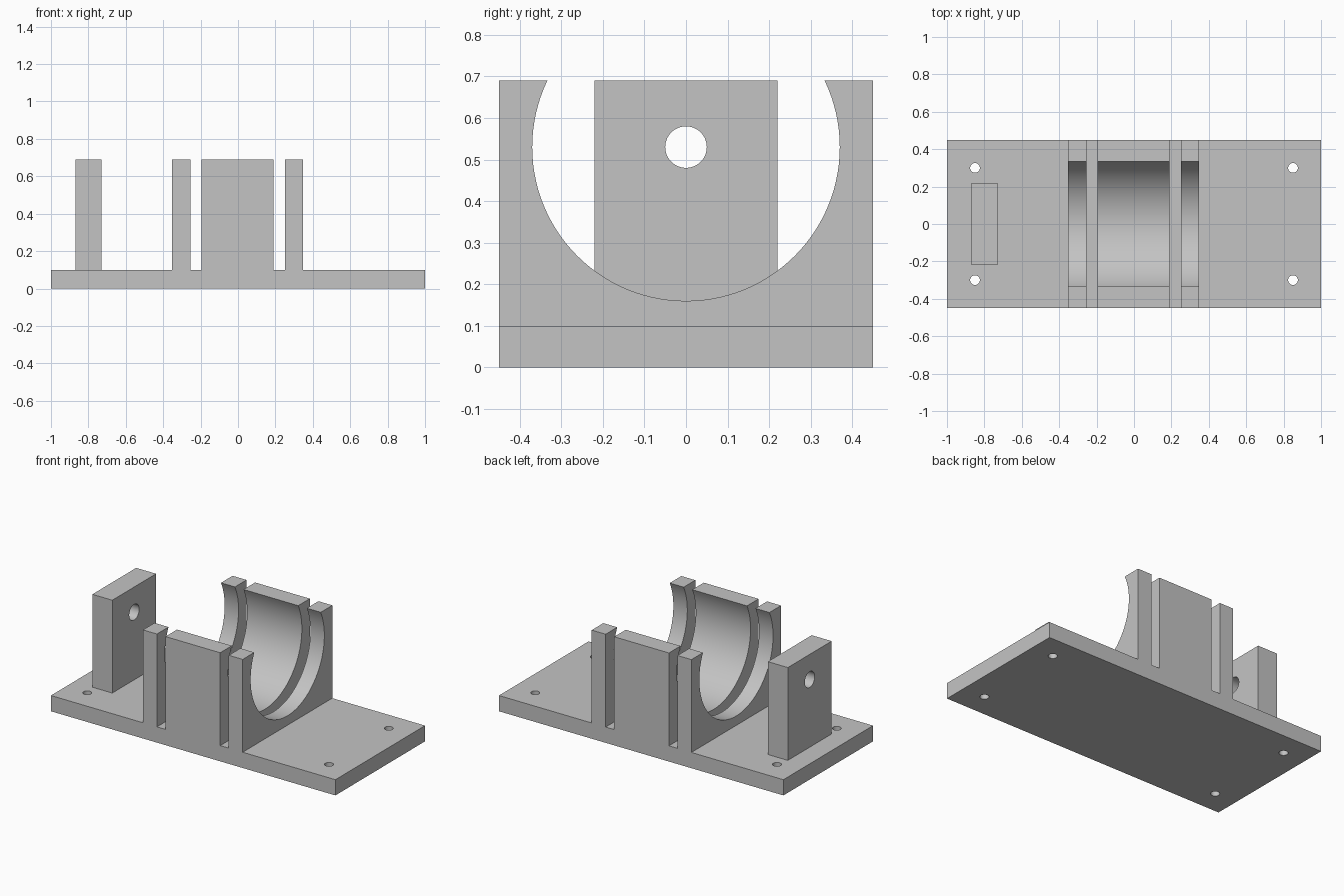
import bpy, bmesh, math

cube = bpy.data.objects.get("Cube")
if cube:
    bpy.data.objects.remove(cube, do_unlink=True)

# Sizes shared by several parts
PLATE_TOP, TOP, HALF_DEPTH = 0.1, 0.69, 0.45
AXIS_Z, BORE = 0.53, 0.37

grey = bpy.data.materials.new("machined grey")
grey.use_nodes = True
grey.diffuse_color = (0.55, 0.55, 0.55, 1)
grey.node_tree.nodes["Principled BSDF"].inputs["Base Color"].default_value = (0.55, 0.55, 0.55, 1)


def new_object(name, bm):
    bmesh.ops.recalc_face_normals(bm, faces=bm.faces)
    mesh = bpy.data.meshes.new(name)
    bm.to_mesh(mesh)
    bm.free()
    mesh.materials.append(grey)
    obj = bpy.data.objects.new(name, mesh)
    bpy.context.collection.objects.link(obj)
    return obj


def box(name, x0, x1, half_y, z0, z1):
    bm = bmesh.new()
    bmesh.ops.create_cube(bm, size=1)
    for v in bm.verts:
        v.co = ((x0 + x1) / 2 + v.co.x * (x1 - x0), v.co.y * 2 * half_y,
                (z0 + z1) / 2 + v.co.z * (z1 - z0))
    return new_object(name, bm)


def drill(obj, centre, radius, axis):
    """Cut a round through hole along x or z."""
    bpy.ops.mesh.primitive_cylinder_add(
        vertices=48, radius=radius, depth=0.5, location=centre,
        rotation=(0, math.pi / 2 if axis == "x" else 0, 0))
    cutter = bpy.context.object
    cutter.name = "hole_cutter"
    cutter.hide_render = True
    cutter.data.materials.append(grey)
    mod = obj.modifiers.new("hole", "BOOLEAN")
    mod.operation, mod.solver, mod.object = "DIFFERENCE", "EXACT", cutter
    bpy.context.view_layer.objects.active = obj
    bpy.ops.object.modifier_apply(modifier=mod.name)
    bpy.data.objects.remove(cutter, do_unlink=True)


def cradle(name, x0, x1, steps=72):
    """Block with an open-topped round bore, extruded along x."""
    start = math.asin((TOP - AXIS_Z) / BORE)
    sweep = math.pi + 2 * start
    profile = [(-HALF_DEPTH, TOP), (-HALF_DEPTH, PLATE_TOP),
               (HALF_DEPTH, PLATE_TOP), (HALF_DEPTH, TOP)]
    for i in range(steps + 1):
        a = start - sweep * i / steps
        profile.append((BORE * math.cos(a), AXIS_Z + BORE * math.sin(a)))
    bm = bmesh.new()
    face = bm.faces.new([bm.verts.new((x0, y, z)) for y, z in profile])
    ext = bmesh.ops.extrude_face_region(bm, geom=[face], use_keep_orig=True)
    for item in ext["geom"]:
        if isinstance(item, bmesh.types.BMVert):
            item.co.x = x1
    return new_object(name, bm)


# Base plate with four bolt holes
plate = box("base_plate", -1, 1, HALF_DEPTH, 0, PLATE_TOP)
for sx in (-1, 1):
    for sy in (-1, 1):
        drill(plate, (sx * 0.85, sy * 0.3, 0.05), 0.026, "z")

# Upright shaft support
support = box("shaft_support", -0.87, -0.73, 0.22, PLATE_TOP, TOP)
drill(support, (-0.8, 0, AXIS_Z), 0.05, "x")

# Three bored cradles with narrow slots between them
parts = [plate, support,
         cradle("right_cradle", -0.353, -0.255),
         cradle("middle_cradle", -0.195, 0.19),
         cradle("left_cradle", 0.25, 0.348)]

# Smooth bores, sharp edges
bpy.ops.object.select_all(action="DESELECT")
for obj in parts:
    obj.select_set(True)
bpy.context.view_layer.objects.active = plate
bpy.ops.object.shade_smooth_by_angle(angle=math.radians(30))
